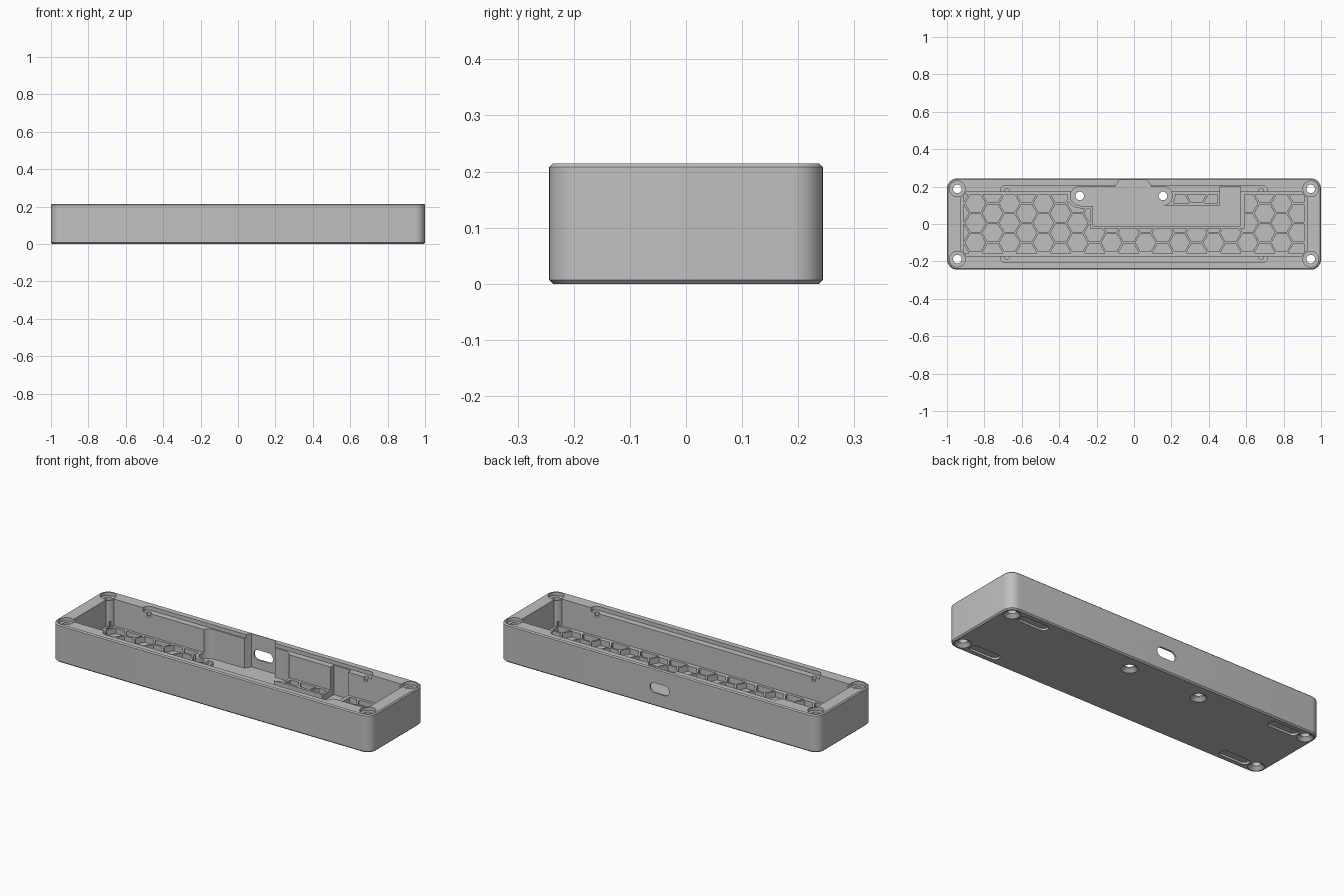
import bpy, bmesh, math
from mathutils import Matrix

if "Cube" in bpy.data.objects:
    bpy.data.objects.remove(bpy.data.objects["Cube"])

grey = bpy.data.materials.new("plain grey")
grey.use_nodes = True
GREY = (0.53, 0.53, 0.53, 1)
grey.diffuse_color = GREY
grey.node_tree.nodes["Principled BSDF"].inputs["Base Color"].default_value = GREY


# Outlines
def circle(x, y, r, n=32):
    return [(x + r * math.cos(math.tau * i / n), y + r * math.sin(math.tau * i / n)) for i in range(n)]


def rect(x0, x1, y0, y1):
    return [(x0, y0), (x1, y0), (x1, y1), (x0, y1)]


def rounded(x, y, hx, hy, r, n=8):
    pts = []
    for q, (sx, sy) in enumerate([(1, 1), (-1, 1), (-1, -1), (1, -1)]):
        for i in range(n + 1):
            a = math.pi / 2 * (q + i / n)
            pts.append((x + sx * (hx - r) + r * math.cos(a), y + sy * (hy - r) + r * math.sin(a)))
    # drop doubled points where straight runs vanish
    return [p for i, p in enumerate(pts) if math.dist(p, pts[i - 1]) > 1e-5]


def clip(pts, axis, limit, sign):
    """Keep the part of a convex outline where sign * coordinate < limit."""
    out = []
    for i, b in enumerate(pts):
        a = pts[i - 1]
        da, db = limit - sign * a[axis], limit - sign * b[axis]
        if da * db < 0:
            t = da / (da - db)
            out.append((a[0] + t * (b[0] - a[0]), a[1] + t * (b[1] - a[1])))
        if db >= 0:
            out.append(b)
    return out


# Solids
def add_loft(bm, rings):
    loops = [[bm.verts.new((x, y, z)) for x, y in pts] for pts, z in rings]
    bm.faces.new(loops[0][::-1])
    bm.faces.new(loops[-1])
    for lo, hi in zip(loops, loops[1:]):
        for i in range(len(lo)):
            bm.faces.new((lo[i - 1], lo[i], hi[i], hi[i - 1]))


def solid(name, lofts, matrix=None):
    bm = bmesh.new()
    for rings in lofts:
        add_loft(bm, rings)
    if matrix:
        bm.transform(matrix)
    bmesh.ops.recalc_face_normals(bm, faces=bm.faces)
    mesh = bpy.data.meshes.new(name)
    bm.to_mesh(mesh)
    bm.free()
    mesh.materials.append(grey)
    ob = bpy.data.objects.new(name, mesh)
    bpy.context.collection.objects.link(ob)
    return ob


def prism(pts, z0, z1):
    return [(pts, z0), (pts, z1)]


def combine(op, lofts, matrix=None):
    tool = solid("cutter", lofts, matrix)
    tool.hide_render = True
    mod = case.modifiers.new("shape", 'BOOLEAN')
    mod.operation, mod.object, mod.solver = op, tool, 'EXACT'
    bpy.context.view_layer.objects.active = case
    bpy.ops.object.modifier_apply(modifier=mod.name)
    bpy.data.objects.remove(tool)


HX, HY, TOP = 1.0, 0.244, 0.214
FLOOR, POCKET = 0.062, 0.025
corners = [(sx, sy) for sx in (-1, 1) for sy in (-1, 1)]
corner_screws = [(sx * 0.945, sy * 0.188) for sx, sy in corners]
board_screws = [(-0.29, 0.15), (0.155, 0.15)]

# Outer case with chamfered top and bottom edges
case = solid("case", [[(rounded(0, 0, HX - c, HY - c, 0.055 - c), z) for c, z in
                       [(0.007, 0), (0, 0.007), (0, TOP - 0.006), (0.006, TOP)]]])

# Open cavity and corner screw bosses
combine('DIFFERENCE', [prism(rect(-0.925, 0.925, -0.172, 0.172), FLOOR, 0.3)])
combine('UNION', [prism(circle(x, y, 0.05), 0.02, TOP - 0.004) for x, y in corner_screws])

# Honeycomb floor recesses
cells = []
pitch, radius = 0.105, 0.0545
for col in range(-10, 13):
    for row in range(-3, 4):
        x = -0.12 + col * pitch * 0.866
        y = 0.005 + (row + 0.5 * (col % 2)) * pitch
        cell = circle(x, y, radius, 6)
        for axis, limit in ((0, 0.912), (1, 0.157)):
            for sign in (1, -1):
                cell = clip(cell, axis, limit, sign)
        if len(cell) > 2:
            xs, ys = zip(*cell)
            if min(max(xs) - min(xs), max(ys) - min(ys)) > 0.008:
                cells.append(prism(cell, 0.03, FLOOR + 0.03))
combine('DIFFERENCE', cells)

# Solid border round the circuit board pocket
border = [rect(-0.235, 0.59, -0.025, 0.113), rect(-0.29, 0.155, 0.08, 0.19), rect(0.447, 0.59, 0.1, 0.19)]
border += [circle(x, y, 0.066) for x, y in board_screws]
for pts in border:
    combine('UNION', [prism(pts, 0.015, FLOOR)])

# Circuit board pocket reaching into the back wall, with the socket notch
pocket = [rect(-0.22, 0.57, -0.01, 0.1), rect(-0.29, 0.155, 0.095, 0.2), rect(0.46, 0.57, 0.09, 0.2),
          [(-0.105, 0.19), (0.1, 0.19), (0.07, 0.234), (-0.08, 0.234)]]
pocket += [circle(x, y, 0.05) for x, y in board_screws]
for pts in pocket:
    combine('DIFFERENCE', [prism(pts, POCKET, 0.3)])

# Lid ledge and its four small clip grooves
combine('DIFFERENCE', [prism(rounded(0, 0, 0.715, 0.207, 0.03), 0.192, 0.3)])
combine('DIFFERENCE', [prism(circle(sx * 0.68, sy * 0.178, 0.013, 16), 0.17, 0.25) for sx, sy in corners])

# Socket opening through the back wall
combine('DIFFERENCE', [prism(rounded(-0.005, 0.103, 0.06, 0.028, 0.0275), -0.3, -0.18)],
        Matrix.Rotation(math.pi / 2, 4, 'X'))

# Screw holes, countersinks below and recesses above
screws = corner_screws + board_screws
combine('DIFFERENCE', [prism(circle(x, y, 0.023), -0.1, 0.3) for x, y in screws])
combine('DIFFERENCE', [[(circle(x, y, 0.044), -0.002), (circle(x, y, 0.023), 0.018)] for x, y in screws])
combine('DIFFERENCE', [prism(circle(x, y, 0.042), 0.195, 0.3) for x, y in corner_screws])

# Foot pad slots in the underside
combine('DIFFERENCE', [prism(rounded(sx * 0.805, sy * 0.187, 0.09, 0.026, 0.0255), -0.1, 0.012)
                       for sx, sy in corners])

bpy.ops.object.select_all(action='DESELECT')
case.select_set(True)
bpy.context.view_layer.objects.active = case
bpy.ops.object.shade_smooth_by_angle(angle=math.radians(30))
